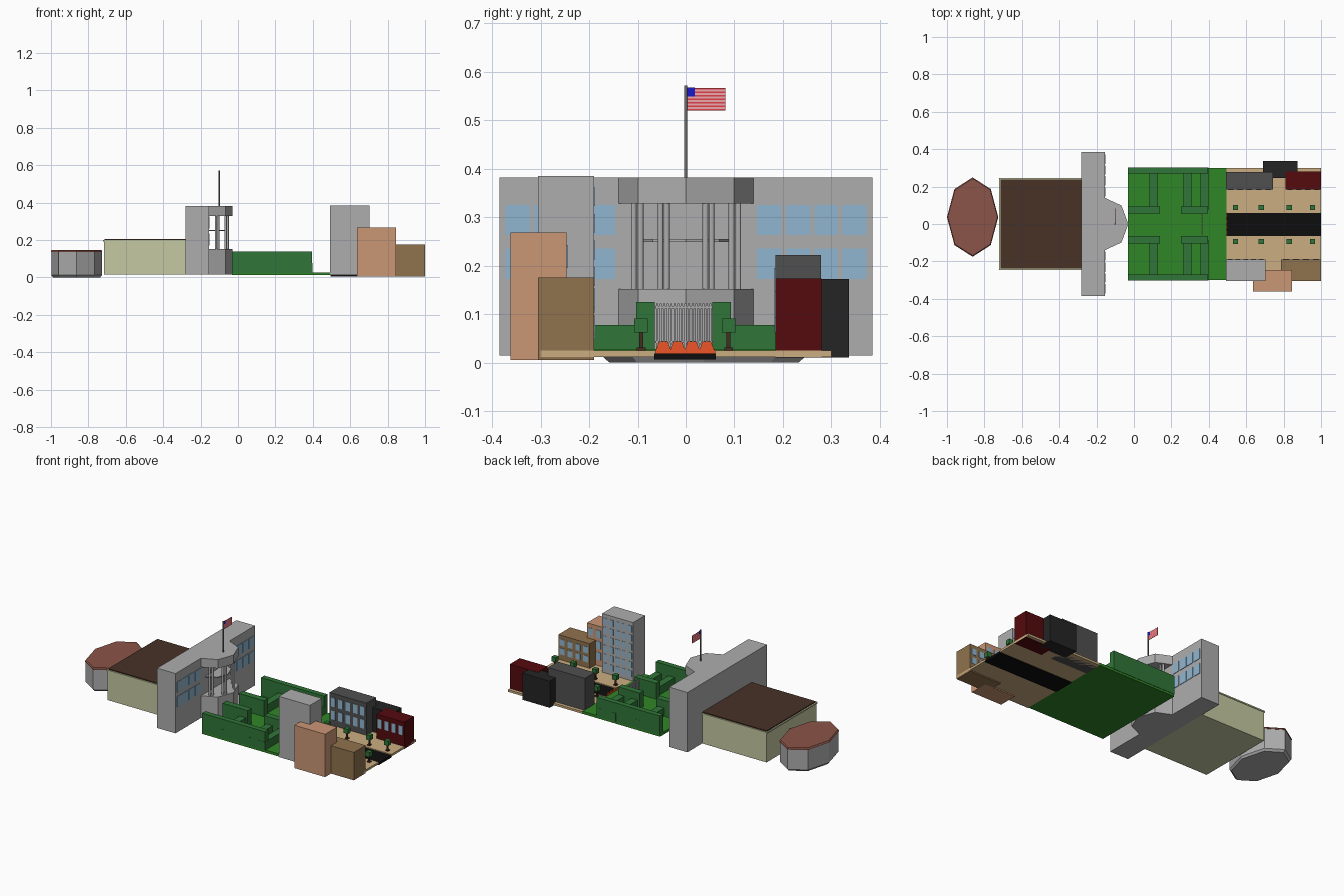
import bpy, bmesh, math

if "Cube" in bpy.data.objects:
    bpy.data.objects.remove(bpy.data.objects["Cube"])

mats = {}
COL = dict(lawn=(.03, .24, .02), hedge=(.03, .18, .04), tan=(.6, .42, .22), road=(.004, .004, .004),
           glass=(.28, .47, .63), peach=(.6, .31, .18), brown=(.28, .17, .075), red=(.09, .003, .004),
           black=(.018, .018, .018), dark=(.08, .08, .08), grey=(.42, .42, .42), roof=(.065, .032, .02),
           cream=(.56, .59, .36), brick=(.26, .09, .065), flagred=(.75, .05, .07), flagpale=(.85, .4, .42),
           blue=(.01, .01, .6), orange=(.85, .09, .02), pole=(.15, .15, .15), trunk=(.06, .025, .015))


def finish(name, bm, col):
    bmesh.ops.recalc_face_normals(bm, faces=bm.faces)
    me = bpy.data.meshes.new(name)
    bm.to_mesh(me)
    bm.free()
    ob = bpy.data.objects.new(name, me)
    bpy.context.collection.objects.link(ob)
    if col not in mats:
        mats[col] = bpy.data.materials.new(col)
        mats[col].diffuse_color = (*COL[col], 1)
    me.materials.append(mats[col])
    return ob


def boxes(name, items, col):
    """One object from boxes given as x0, x1, y0, y1, z0, z1."""
    bm = bmesh.new()
    for x0, x1, y0, y1, z0, z1 in items:
        for v in bmesh.ops.create_cube(bm, size=1)['verts']:
            v.co.x = x0 + (v.co.x + .5) * (x1 - x0)
            v.co.y = y0 + (v.co.y + .5) * (y1 - y0)
            v.co.z = z0 + (v.co.z + .5) * (z1 - z0)
    return finish(name, bm, col)


def loft(name, rings, col):
    """Solid skinned through rings of equal point count."""
    bm = bmesh.new()
    rs = [[bm.verts.new(p) for p in r] for r in rings]
    n = len(rs[0])
    for a, b in zip(rs, rs[1:]):
        for i in range(n):
            bm.faces.new((a[i], a[(i + 1) % n], b[(i + 1) % n], b[i]))
    bm.faces.new(rs[0][::-1])
    bm.faces.new(rs[-1])
    return finish(name, bm, col)


def arc(cx, cy, rx, ry, z, k0=0, k1=8):
    return [(cx + rx * math.cos(k * math.pi / 4), cy + ry * math.sin(k * math.pi / 4), z) for k in range(k0, k1)]


def posts(name, pts, r, z0, z1, col):
    bm = bmesh.new()
    for x, y in pts:
        vs = bmesh.ops.create_cone(bm, cap_ends=True, segments=12, radius1=r, radius2=r, depth=z1 - z0)['verts']
        bmesh.ops.translate(bm, verts=vs, vec=(x, y, (z0 + z1) / 2))
    return finish(name, bm, col)


# octagonal annex
o = lambda s, z: arc(-.863, .037, .137 * s, .212 * s, z)
loft('annex_walls', [o(.92, 0), o(.985, .012), o(.985, .135)], 'grey')
loft('annex_roof', [o(1, .135), o(1, .141), o(.97, .147)], 'brick')

# long hall
boxes('hall_walls', [(-.717, -.28, -.242, .242, .015, .198)], 'cream')
boxes('hall_cornice', [(-.722, -.28, -.246, .246, .193, .201)], 'cream')
boxes('hall_roof', [(-.714, -.28, -.238, .238, .198, .207)], 'roof')

# main block with windows
boxes('main_block', [(-.28, -.155, -.385, .385, .015, .382)], 'grey')
win = []
for y0, y1 in ((.147, .196), (.206, .257), (.265, .314), (.322, .372)):
    for z0, z1 in ((.172, .235), (.263, .325)):
        win += [(-.157, -.152, y0, y1, z0, z1), (-.157, -.152, -y1, -y0, z0, z1)]
boxes('main_windows', win, 'glass')

# portico
h = lambda s, z: arc(-.156, 0, .126 * s, .14 * s, z, -2, 3)
loft('portico_base', [h(1, .015), h(1, .152)], 'grey')
loft('portico_top', [h(1, .328), h(1, .382)], 'grey')
cols = [(x, s * y) for s in (-1, 1) for x, y in ((-.117, .108), (-.106, .094), (-.067, .053), (-.055, .040))]
posts('portico_columns', cols, .006, .152, .328, 'grey')
loft('balcony', [h(.7, .249), h(.7, .255)], 'grey')

# flag and pole
posts('flag_pole', [(-.1, 0)], .0035, .382, .572, 'pole')
sh = (.567 - .52) / 13
for nm, par, c in (('flag_red_stripes', 0, 'flagred'), ('flag_pale_stripes', 1, 'flagpale')):
    boxes(nm, [(-.101, -.099, .003, .082, .52 + i * sh, .52 + (i + 1) * sh) for i in range(par, 13, 2)], c)
boxes('flag_canton', [(-.102, -.098, .003, .019, .549, .568)], 'blue')

# lawn and hedges
boxes('lawn', [(-.033, .495, -.3, .3, .012, .028)], 'lawn')
low, tall = [], []
for s in (-1, 1):
    Y = lambda a, b: tuple(sorted((s * a, s * b)))
    tall.append((-.033, .396, *Y(.27, .302), .025, .14))
    i0 = .055 if s > 0 else .065
    for x0, x1 in ((-.033, .138), (.25, .396)):
        tall.append((x0, x1, *Y(i0, i0 + .038), .025, .125))
    for x0, x1 in ((.084, .127), (.265, .308), (.355, .397)):
        low.append((x0, x1, *Y(i0 + .02, .303), .025, .078))
boxes('tall_hedges', tall, 'hedge')
boxes('low_hedges', low, 'hedge')

# gate between hedges
bars = [(.362, .367, -.062 + i * .0074, -.058 + i * .0074, .028, .122) for i in range(17)]
bars += [(.363, .366, -.064, .06, z, z + .005) for z in (.04, .112)]
boxes('gate', bars, 'grey')

# road barrier
boxes('barrier_base', [(.495, .5, -.063, .06, .018, .027)], 'orange')
for i in range(4):
    y = -.047 + i * .030
    q = lambda w, z: [(.495, y - w, z), (.5, y - w, z), (.5, y + w, z), (.495, y + w, z)]
    loft('barrier_panel', [q(.015, .027), q(.009, .043)], 'orange')

# street
boxes('road', [(.495, 1, -.066, .062, .006, .019)], 'road')
boxes('pavements', [(.495, 1, .06, .3, .012, .025), (.495, 1, -.3, -.063, .012, .025)], 'tan')
tx, ty = (.543, .68, .83, .955), (-.093, .088)
boxes('tree_crowns', [(x - .014, x + .014, y - .014, y + .014, .062, .091) for x in tx for y in ty], 'hedge')
boxes('tree_trunks', [(x - .004, x + .004, y - .004, y + .004, .022, .063) for x in tx for y in ty], 'trunk')
boxes('tree_bases', [(x - .009, x + .009, y - .009, y + .009, .022, .031) for x in tx for y in ty], 'trunk')


# street buildings with windows facing the road
def building(name, b, col, nx=0, nz=0, zlow=.05):
    boxes(name, [b], col)
    x0, x1, y0, y1, z0, z1 = b
    yf = y1 if y1 < 0 else y0
    if not nx:
        return
    px, pz = (x1 - x0) / nx, (z1 - .015 - zlow) / nz
    boxes(name + '_windows', [(x0 + px * (i + .2), x0 + px * (i + .8), yf - .002, yf + .002,
                               zlow + pz * (j + .15), zlow + pz * (j + .85))
                              for i in range(nx) for j in range(nz)], 'glass')


building('tower', (.492, .702, -.305, -.19, .012, .385), 'grey', 5, 6, .04)
building('peach_building', (.637, .845, -.362, -.247, .005, .268), 'peach', 4, 3)
building('brown_building', (.787, 1, -.305, -.19, .005, .176), 'brown', 4, 2)
building('dark_building', (.492, .742, .185, .279, .012, .222), 'dark', 5, 2)
building('black_building', (.69, .875, .245, .336, .01, .173), 'black')
building('red_building', (.81, 1, .185, .28, .01, .174), 'red', 4, 1, .08)

for m in bpy.data.materials:
    if m.users and not m.is_grease_pencil:
        m.use_nodes = True
        m.node_tree.nodes["Principled BSDF"].inputs["Base Color"].default_value = m.diffuse_color
